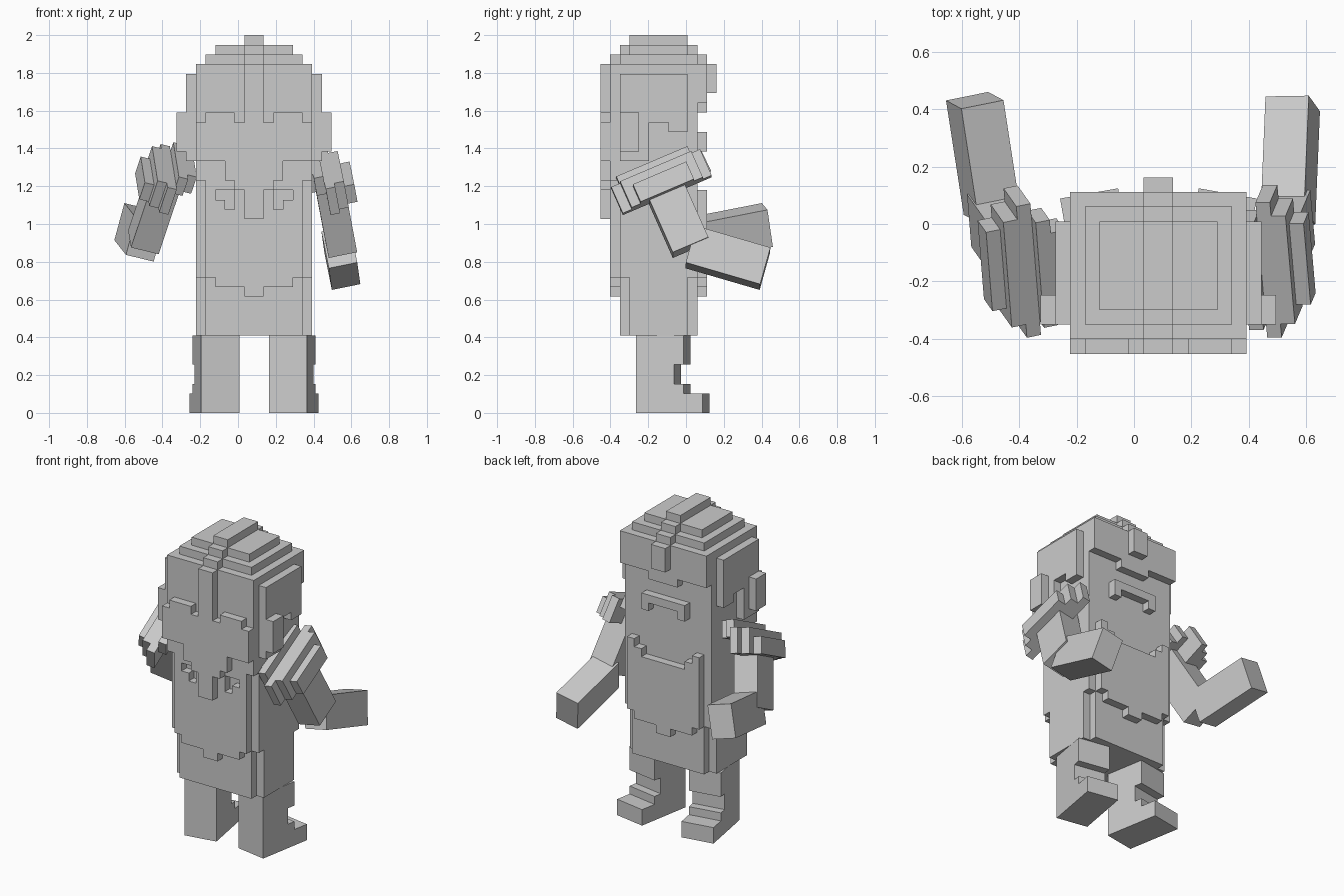
import bpy, bmesh
from mathutils import Vector

if "Cube" in bpy.data.objects:
    bpy.data.objects.remove(bpy.data.objects["Cube"])

U = 2 / 39                      # block size
CX, CY = 0.085, -0.145          # centre of the body grid

stone = bpy.data.materials.new("stone_grey")
stone.diffuse_color = (0.6, 0.6, 0.6, 1)
stone.use_nodes = True
stone.node_tree.nodes["Principled BSDF"].inputs["Base Color"].default_value = stone.diffuse_color


def finish(name, bm):
    bmesh.ops.remove_doubles(bm, verts=bm.verts, dist=1e-5)
    bmesh.ops.dissolve_limit(bm, angle_limit=0.01, verts=bm.verts, edges=bm.edges)
    bmesh.ops.recalc_face_normals(bm, faces=bm.faces)
    mesh = bpy.data.meshes.new(name)
    bm.to_mesh(mesh)
    bm.free()
    mesh.materials.append(stone)
    ob = bpy.data.objects.new(name, mesh)
    bpy.context.collection.objects.link(ob)


def cells(i, j, k):
    return {(a, b, c) for a in range(*i) for b in range(*j) for c in range(*k)}


def sym(i0, i1, j, k):
    """Cells between i0 and i1 on both sides of the middle."""
    return cells((i0, i1), j, k) | cells((-i1, -i0), j, k)


def columns(j, bottoms, tops):
    """Symmetric layer with its own lower and upper end in each column."""
    out = set()
    for a, (lo, hi) in enumerate(zip(bottoms, tops)):
        out |= sym(a, a + 1, j, (lo, hi))
    return out


def blocks(name, filled, to_world=None):
    """Outer skin of a set of grid cells."""
    to_world = to_world or (lambda v: Vector((CX + v.x * U, CY + v.y * U, v.z * U)))
    bm = bmesh.new()
    for c in filled:
        for ax in range(3):
            for d in (0, 1):
                n = list(c)
                n[ax] += 2 * d - 1
                if tuple(n) in filled:
                    continue
                e, f = (ax + 1) % 3, (ax + 2) % 3
                loop = []
                for p, q in ((0, 0), (1, 0), (1, 1), (0, 1)):
                    v = Vector(c)
                    v[ax] += d
                    v[e] += p
                    v[f] += q
                    loop.append(bm.verts.new(to_world(v)))
                bm.faces.new(loop if d else loop[::-1])
    finish(name, bm)


# Torso with stepped corners
blocks("torso", cells((-5, 5), (-4, 4), (8, 24)) | sym(5, 6, (-3, 3), (8, 24))
       | sym(5, 6, (-4, 4), (14, 24)))

# Head and stepped crown with a raised middle ridge
crown = cells((-6, 6), (-4, 4), (24, 36))
crown |= cells((-5, 5), (-4, 4), (36, 37)) | cells((-4, 4), (-3, 3), (37, 38))
crown |= cells((-1, 1), (-4, 4), (36, 38)) | cells((-1, 1), (-3, 3), (38, 39))
blocks("head", crown)

# Rear cape with two small notches
cape = columns((-5, -4), [12, 13, 13, 13, 14, 24], [37, 36, 36, 36, 36, 36])
cape -= cells((-4, -2), (-5, -4), (22, 23)) | cells((-3, -2), (-5, -4), (21, 22))
cape -= cells((2, 3), (-5, -4), (21, 23)) | cells((3, 4), (-5, -4), (22, 23))
blocks("cape", cape)

# Long pointed hair over the cape
blocks("rear_hair", columns((-6, -5), [20, 23, 24, 26, 26, 26],
                            [36, 30, 31, 31, 31, 30]))

# Fringe, forelock, moustache and apron on the face side
blocks("fringe", columns((4, 5), [31, 31, 32, 32, 32, 32], [37, 36, 36, 36, 36, 36]))
blocks("forelock", cells((-1, 1), (5, 6), (33, 36)))
blocks("moustache", sym(0, 3, (4, 5), (28, 29)) | sym(2, 3, (4, 5), (27, 28)))
blocks("apron", columns((4, 5), [12, 13, 13, 13, 14], [21, 21, 21, 22, 23]))

# Side hair and ears
side = sym(6, 7, (-4, -1), (26, 35)) | sym(6, 7, (-1, 1), (30, 35))
side |= sym(6, 7, (1, 3), (29, 35))
blocks("side_hair", side)
blocks("ears", sym(7, 8, (-4, -2), (27, 31)))

# Legs, toes turned outward
leg = cells((0, 4), (0, 7), (0, 2)) | cells((0, 4), (0, 5), (2, 3))
leg |= cells((0, 4), (0, 4), (3, 5)) | cells((0, 4), (0, 5), (5, 8))
for s, label in ((-1, "left"), (1, "right")):
    def place(v, s=s):
        out = 0.28 - 0.985 * v.x * U + 0.174 * v.y * U
        back = -0.265 + 0.174 * v.x * U + 0.985 * v.y * U
        return Vector((CX + s * out, back, v.z * U))
    blocks(label + "_leg", leg, place)

# Shoulder pad: per outward layer, range along depth and range up the arm
PAD = [((-1, 5), (8, 10)), ((-2, 6), (8, 10)), ((-3, 7), (6, 9)),
       ((-2, 6), (6, 9)), ((-1, 5), (6, 8))]
pad = set()
for n, (depth, up) in enumerate(PAD):
    pad |= cells((n - 1, n), depth, up)


def frame(origin, a, b, c):
    a, b, c = (Vector(v).normalized() * U for v in (a, b, c))
    return lambda v: Vector(origin) + a * v.x + b * v.y + c * v.z


# Each arm: (corner, outward axis, depth axis, up axis) for upper arm and forearm
ARMS = {
    "right": (((0.48, -0.07, 0.82), (0.98, 0.0, 0.2), (-0.08, 0.916, 0.39),
               (-0.17, -0.4, 0.9)),
              ((0.497, 0.39, 0.651), (0.98, 0.017, 0.2), (-0.04, -0.96, 0.28),
               (-0.19, 0.265, 0.945))),
    "left": (((-0.42, -0.05, 0.84), (-0.953, -0.193, 0.231), (-0.072, 0.891, 0.447),
              (0.29, -0.41, 0.865)),
             ((-0.508, 0.46, 0.879), (-0.953, -0.193, 0.231), (0.15, -0.97, -0.19),
              (0.26, -0.14, 0.955))),
}
for label, (upper, fore) in ARMS.items():
    blocks(label + "_upper_arm", cells((0, 3), (0, 4), (0, 9)), frame(*upper))
    blocks(label + "_shoulder_pad", pad, frame(*upper))
    blocks(label + "_forearm", cells((0, 3), (0, 8), (0, 4)), frame(*fore))
